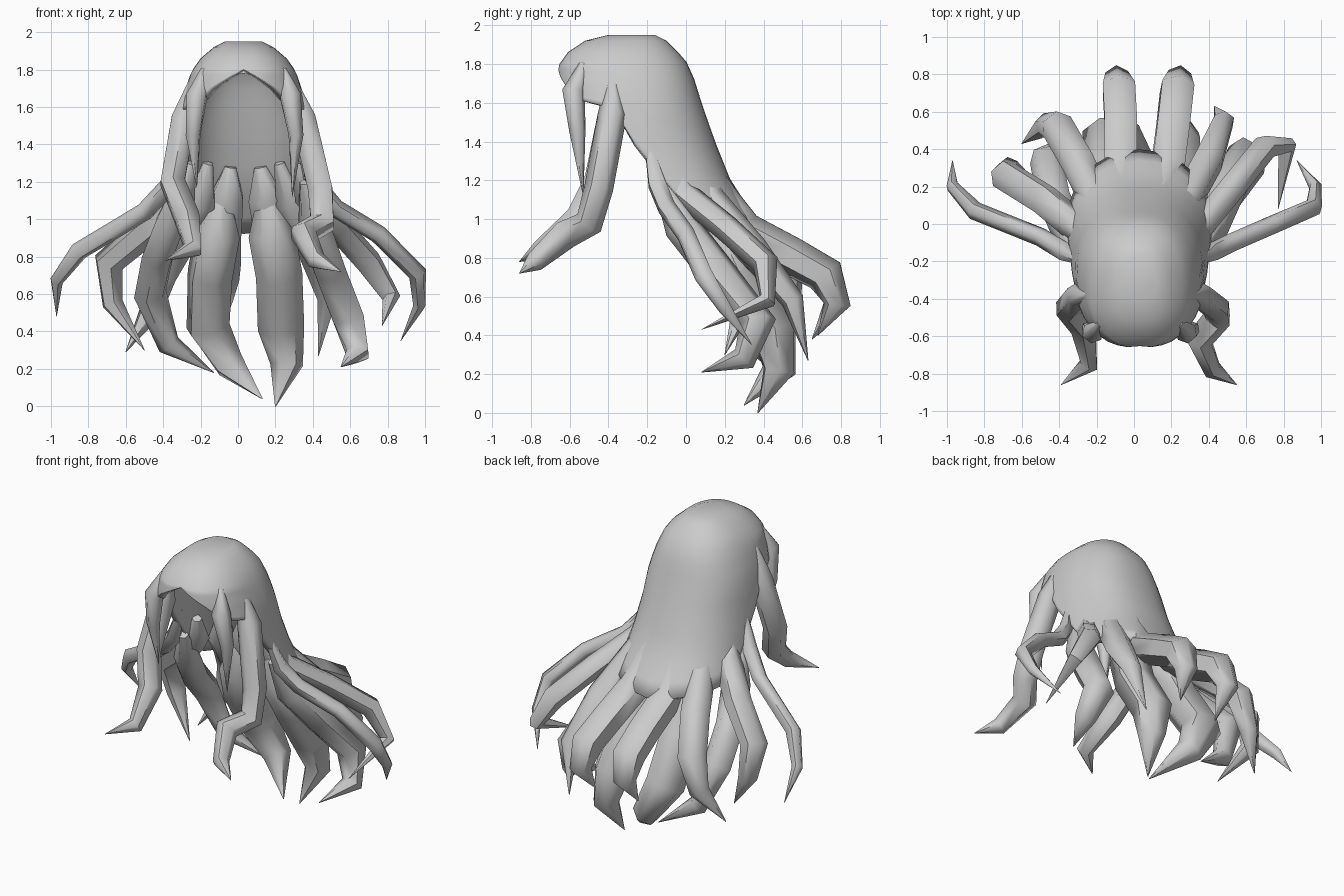
import bpy
import bmesh
import math

cube = bpy.data.objects.get("Cube")
if cube:
    bpy.data.objects.remove(cube, do_unlink=True)

material = bpy.data.materials.new("plain_grey")
material.use_nodes = True
grey = (.6, .6, .6, 1)
material.diffuse_color = grey
material.node_tree.nodes["Principled BSDF"].inputs["Base Color"].default_value = grey


def interpolate(table, key):
    """Linear lookup of the values stored beside ascending keys."""
    for low, high in zip(table, table[1:]):
        if key <= high[0]:
            t = max(0, (key - low[0]) / (high[0] - low[0]))
            return [a + (b - a) * t for a, b in zip(low[1:], high[1:])]
    return list(table[-1][1:])


def finish(obj, angle):
    """Assign the colour and smooth the shading, keeping sharp edges."""
    obj.data.materials.clear()
    obj.data.materials.append(material)
    bpy.ops.object.select_all(action="DESELECT")
    obj.select_set(True)
    bpy.context.view_layer.objects.active = obj
    bpy.ops.object.shade_smooth_by_angle(angle=math.radians(angle))


# Scalp shell: height, centre y, half width, half depth
SECTIONS = [
    (.92, -.05, .42, .47),
    (1.05, -.1, .4, .43),
    (1.2, -.18, .38, .41),
    (1.4, -.27, .36, .42),
    (1.6, -.29, .34, .37),
    (1.7, -.31, .31, .36),
    (1.79, -.32, .28, .34),
    (1.86, -.325, .23, .285),
    (1.92, -.31, .16, .21),
    (1.95, -.28, .1, .12),
]
# Lower hem: degrees from the front, height
HEM = [(0, 1.8), (30, 1.7), (45, 1.62), (75, 1.58), (84, 1.55),
       (92, 1.33), (98, 1.12), (110, 1.02), (180, .95)]


def shell_point(degrees, z):
    cy, rx, ry = interpolate(SECTIONS, z)
    a = math.radians(degrees)
    squash = lambda v: math.copysign(abs(v) ** .85, v)
    return (.03 + rx * squash(math.sin(a)), cy - ry * squash(math.cos(a)), z)


def build_scalp():
    bm = bmesh.new()
    columns, rows = 36, 10
    crown = [1.95, 1.92, 1.86, 1.81]
    grid = []
    for c in range(columns):
        degrees = c * 360 / columns
        hem = interpolate(HEM, min(degrees, 360 - degrees))[0]
        heights = crown + [1.81 + (hem - 1.81) * r / rows for r in range(1, rows + 1)]
        grid.append([bm.verts.new(shell_point(degrees, z)) for z in heights])
    for c in range(columns):
        left, right = grid[c], grid[(c + 1) % columns]
        for r in range(len(left) - 1):
            bm.faces.new((left[r], left[r + 1], right[r + 1], right[r]))
    bm.faces.new([column[0] for column in grid])
    bmesh.ops.recalc_face_normals(bm, faces=bm.faces)
    mesh = bpy.data.meshes.new("scalp_shell")
    bm.to_mesh(mesh)
    bm.free()
    obj = bpy.data.objects.new("scalp_shell", mesh)
    bpy.context.collection.objects.link(obj)
    thickness = obj.modifiers.new("thickness", "SOLIDIFY")
    thickness.thickness = .05
    thickness.offset = -1
    finish(obj, 50)


def strand(name, radius, *points):
    """Lock following a path from a slim buried root to a pointed tip."""
    curve = bpy.data.curves.new(name, "CURVE")
    curve.dimensions = "3D"
    curve.bevel_depth = radius
    curve.bevel_resolution = 1
    curve.use_fill_caps = True
    spline = curve.splines.new("POLY")
    spline.points.add(len(points) - 1)
    last = len(points) - 1
    for i, (target, position) in enumerate(zip(spline.points, points)):
        target.co = (*position, 1)
        target.radius = {0: .35, last - 1: .7, last: .02}.get(i, 1)
    obj = bpy.data.objects.new(name, curve)
    bpy.context.collection.objects.link(obj)
    bpy.ops.object.select_all(action="DESELECT")
    obj.select_set(True)
    bpy.context.view_layer.objects.active = obj
    bpy.ops.object.convert(target="MESH")
    finish(bpy.context.object, 60)


build_scalp()

# Short pointed locks framing the face
strand("right_fringe_lock", .06, (-.18, -.53, 1.8), (-.22, -.58, 1.66),
       (-.24, -.56, 1.45), (-.22, -.53, 1.17))
strand("left_fringe_lock", .06, (.24, -.53, 1.8), (.28, -.58, 1.66),
       (.31, -.56, 1.45), (.29, -.53, 1.12))

# Temple locks curling forward
strand("right_temple_lock", .075, (-.24, -.38, 1.74), (-.29, -.38, 1.54), (-.35, -.45, 1.2),
       (-.27, -.55, 1), (-.24, -.75, .84), (-.39, -.86, .78))
strand("left_temple_lock", .075, (.29, -.38, 1.74), (.35, -.38, 1.54), (.44, -.45, 1.16),
       (.45, -.5, .98), (.35, -.62, .92), (.42, -.78, .78), (.55, -.86, .72))

# Thin outer locks
strand("right_outer_lock", .05, (-.29, -.2, 1.4), (-.37, -.15, 1.18), (-.5, -.07, 1.04),
       (-.85, .07, .83), (-.97, .2, .67), (-.97, .34, .48))
strand("left_outer_lock", .05, (.35, -.2, 1.4), (.42, -.15, 1.18), (.52, -.1, 1.06),
       (.75, 0, .92), (.96, .09, .71), (.97, .2, .54), (.87, .34, .35))

# Side locks
strand("right_side_lock", .085, (-.25, -.08, 1.3), (-.3, -.02, 1.13), (-.48, .13, .95),
       (-.69, .26, .77), (-.67, .3, .55), (-.5, .2, .3))
strand("right_inner_lock", .09, (-.31, -.14, 1.2), (-.36, -.02, .98), (-.43, .14, .8),
       (-.47, .34, .6), (-.37, .4, .33), (-.13, .48, .18))
strand("left_side_lock", .07, (.31, -.08, 1.3), (.36, -.01, 1.13), (.53, .2, .96),
       (.7, .41, .77), (.82, .42, .58), (.77, .08, .43))
strand("left_inner_lock", .095, (.36, -.14, 1.2), (.41, -.02, .96), (.49, .16, .73),
       (.59, .37, .47), (.64, .3, .28), (.55, .08, .21))

# Back locks, upper layer
strand("right_rear_lock", .09, (-.16, .06, 1.3), (-.2, .12, 1.1), (-.3, .33, .9),
       (-.41, .52, .71), (-.47, .53, .5), (-.6, .43, .29))
strand("left_rear_lock", .085, (.22, .06, 1.3), (.28, .12, 1.1), (.4, .34, .84),
       (.48, .55, .58), (.43, .63, .27))
strand("right_back_lock", .1, (-.04, .13, 1.28), (-.06, .16, 1.12), (-.07, .3, .94),
       (-.07, .54, .81), (-.08, .72, .71), (-.09, .78, .56), (-.1, .65, .38))
strand("left_back_lock", .1, (.12, .13, 1.28), (.15, .16, 1.12), (.18, .3, .94),
       (.21, .54, .81), (.23, .72, .71), (.24, .78, .56), (.2, .68, .4))

# Back locks, lower layer
strand("right_under_lock", .125, (-.09, .15, 1.15), (-.11, .17, .92), (-.15, .27, .7),
       (-.16, .45, .43), (-.04, .48, .22), (.13, .3, .04))
strand("left_under_lock", .125, (.15, .15, 1.15), (.18, .17, .92), (.22, .27, .7),
       (.23, .45, .42), (.26, .48, .22), (.2, .37, 0))
